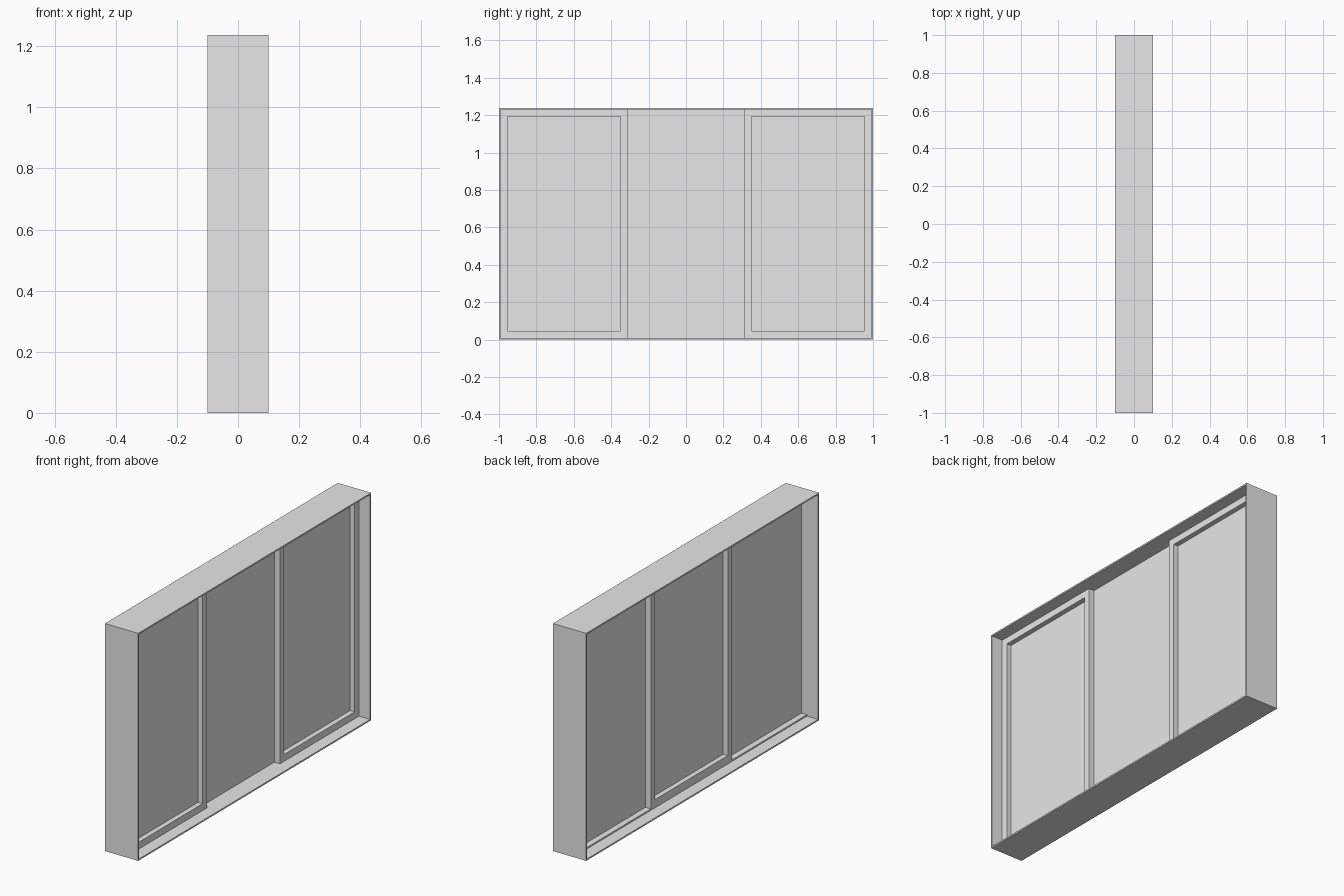
import bpy
import bmesh

cube = bpy.data.objects.get("Cube")
if cube:
    bpy.data.objects.remove(cube, do_unlink=True)

# Single flat colour
grey = bpy.data.materials.new("light_grey")
grey.use_nodes = True
grey.diffuse_color = (0.8, 0.8, 0.8, 1)
grey.node_tree.nodes["Principled BSDF"].inputs["Base Color"].default_value = (0.8, 0.8, 0.8, 1)

HEIGHT = 1.237
WALL = 0.008       # outer casing thickness
TRACK = 0.008      # track strip thickness
STILE = 0.037      # sash border width
DEPTH = 0.033      # sash depth
GLASS = 0.005


def finish(name, bm):
    bmesh.ops.recalc_face_normals(bm, faces=bm.faces)
    mesh = bpy.data.meshes.new(name)
    bm.to_mesh(mesh)
    bm.free()
    mesh.materials.append(grey)
    obj = bpy.data.objects.new(name, mesh)
    bpy.context.collection.objects.link(obj)
    return obj


def rectangle(bm, x, y0, y1, z0, z1):
    return [bm.verts.new((x, y, z)) for y, z in ((y0, z0), (y1, z0), (y1, z1), (y0, z1))]


def box(name, x0, x1, y0, y1, z0, z1):
    bm = bmesh.new()
    back = rectangle(bm, x0, y0, y1, z0, z1)
    front = rectangle(bm, x1, y0, y1, z0, z1)
    bm.faces.new(back)
    bm.faces.new(front)
    for i in range(4):
        j = (i + 1) % 4
        bm.faces.new((back[i], back[j], front[j], front[i]))
    return finish(name, bm)


def ring(name, x0, x1, y0, y1, z0, z1, sides, rails):
    """Rectangular border, extruded along x."""
    bm = bmesh.new()
    loops = []
    for x, dy, dz in ((x0, 0, 0), (x1, 0, 0), (x1, sides, rails), (x0, sides, rails)):
        loops.append(rectangle(bm, x, y0 + dy, y1 - dy, z0 + dz, z1 - dz))
    for k in range(4):
        a, b = loops[k], loops[(k + 1) % 4]
        for i in range(4):
            j = (i + 1) % 4
            bm.faces.new((a[i], a[j], b[j], b[i]))
    return finish(name, bm)


def sash(name, direction, y0, y1, z0, z1):
    """Bordered panel whose pane lies against the middle plane."""
    near, far = 0.0005 * direction, DEPTH * direction
    ring(name + "_sash", min(near, far), max(near, far), y0, y1, z0, z1, STILE, STILE)
    pane = near + GLASS * direction
    box(name + "_pane", min(near, pane), max(near, pane),
        y0 + STILE, y1 - STILE, z0 + STILE, z1 - STILE)


# Outer casing, open on both broad sides
ring("outer_casing", -0.1, 0.1, -1, 1, 0, HEIGHT, WALL, WALL)

# Outer sashes share one track, the middle sash slides on the other
low, high = WALL, HEIGHT - WALL
sash("front_end", 1, -1 + WALL, -0.313, low, high)
sash("back_end", 1, 0.313, 1 - WALL, low, high)
sash("middle", -1, -0.349, 0.349, low + TRACK, high - TRACK)

# Thin tracks holding the middle sash
for name, z in (("bottom_track", low), ("top_track", high - TRACK)):
    box(name, -DEPTH, -0.0005, -1 + WALL, 1 - WALL, z, z + TRACK)
